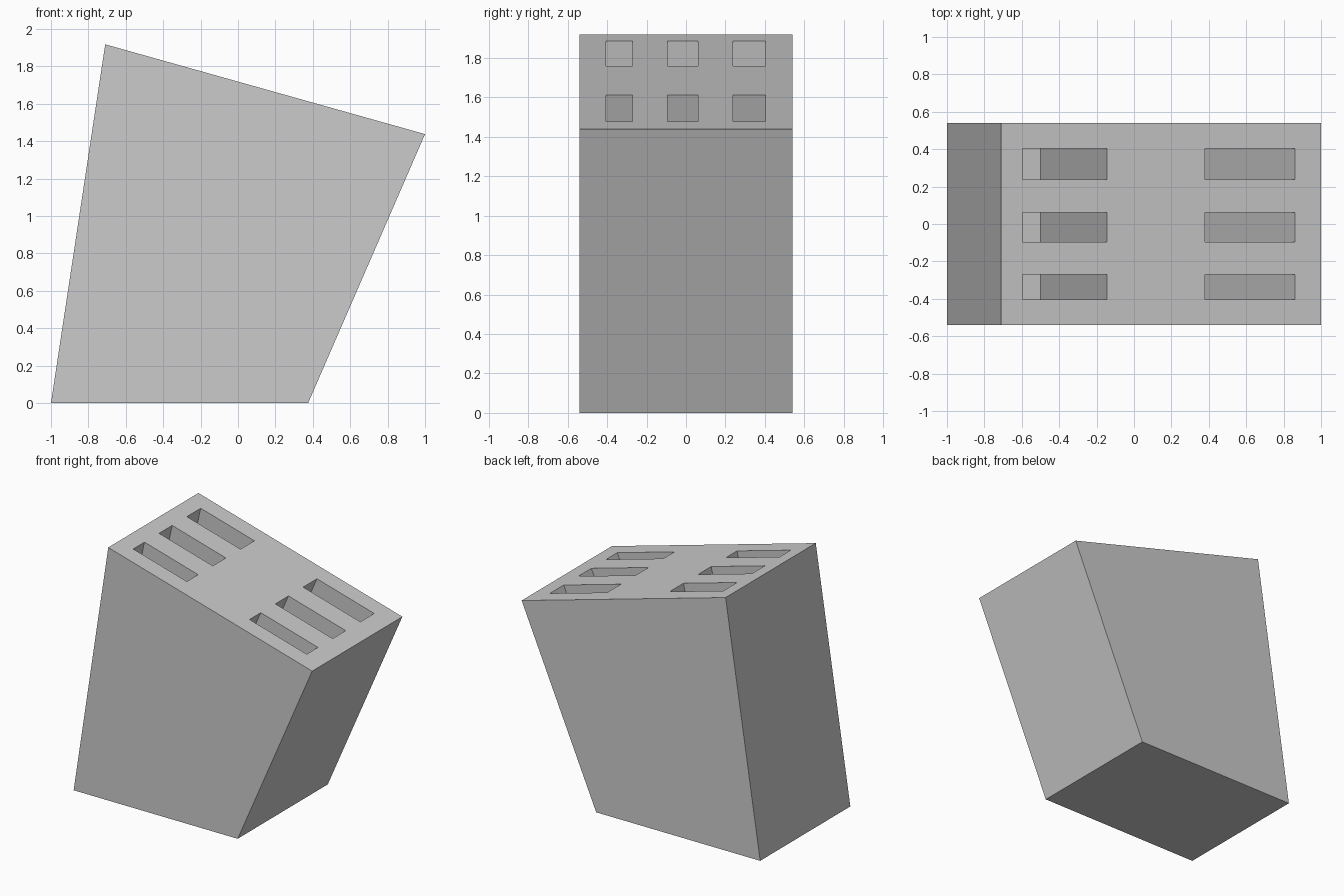
import bpy
import bmesh
from mathutils import Vector

if "Cube" in bpy.data.objects:
    bpy.data.objects.remove(bpy.data.objects["Cube"])


def add_prism(bm, profile, y0, y1):
    """Extrude an x-z outline from y0 to y1."""
    face = bm.faces.new([bm.verts.new((x, y0, z)) for x, z in profile])
    ext = bmesh.ops.extrude_face_region(bm, geom=[face])
    moved = [g for g in ext["geom"] if isinstance(g, bmesh.types.BMVert)]
    bmesh.ops.translate(bm, vec=Vector((0, y1 - y0, 0)), verts=moved)


def finish(name, bm):
    bmesh.ops.recalc_face_normals(bm, faces=bm.faces)
    mesh = bpy.data.meshes.new(name)
    bm.to_mesh(mesh)
    bm.free()
    obj = bpy.data.objects.new(name, mesh)
    bpy.context.collection.objects.link(obj)
    return obj


def top_z(x):
    """Height of the sloping top face."""
    return 1.918 - (x + 0.71) * (1.918 - 1.438) / 1.71


# Solid block with a sloping top and leaning sides
bm = bmesh.new()
add_prism(bm, [(-1, 0), (0.375, 0), (1, 1.438), (-0.71, 1.918)], -0.54, 0.54)
block = finish("knife_block", bm)

# Slots: two rows of three, each row leaning its own way
rows = [(-0.595, -0.145, 0.219, 1.62),   # x start, x end, lean, depth
        (0.38, 0.86, 0.434, 1.25)]
widths = [(-0.405, -0.27), (-0.095, 0.062), (0.237, 0.403)]
bm = bmesh.new()
for x0, x1, lean, depth in rows:
    up = 0.1  # cutter sticks out above the top face
    outline = [(x + lean * d, top_z(x) + d)
               for x, d in ((x0, up), (x1, up), (x1, -depth), (x0, -depth))]
    for y0, y1 in widths:
        add_prism(bm, outline, y0, y1)
cutter = finish("slot_cutter", bm)
cutter.hide_render = True

# Cut the slots
mod = block.modifiers.new("slots", "BOOLEAN")
mod.operation = "DIFFERENCE"
mod.solver = "EXACT"
mod.object = cutter
bpy.context.view_layer.objects.active = block
bpy.ops.object.modifier_apply(modifier=mod.name)
bpy.data.objects.remove(cutter)
